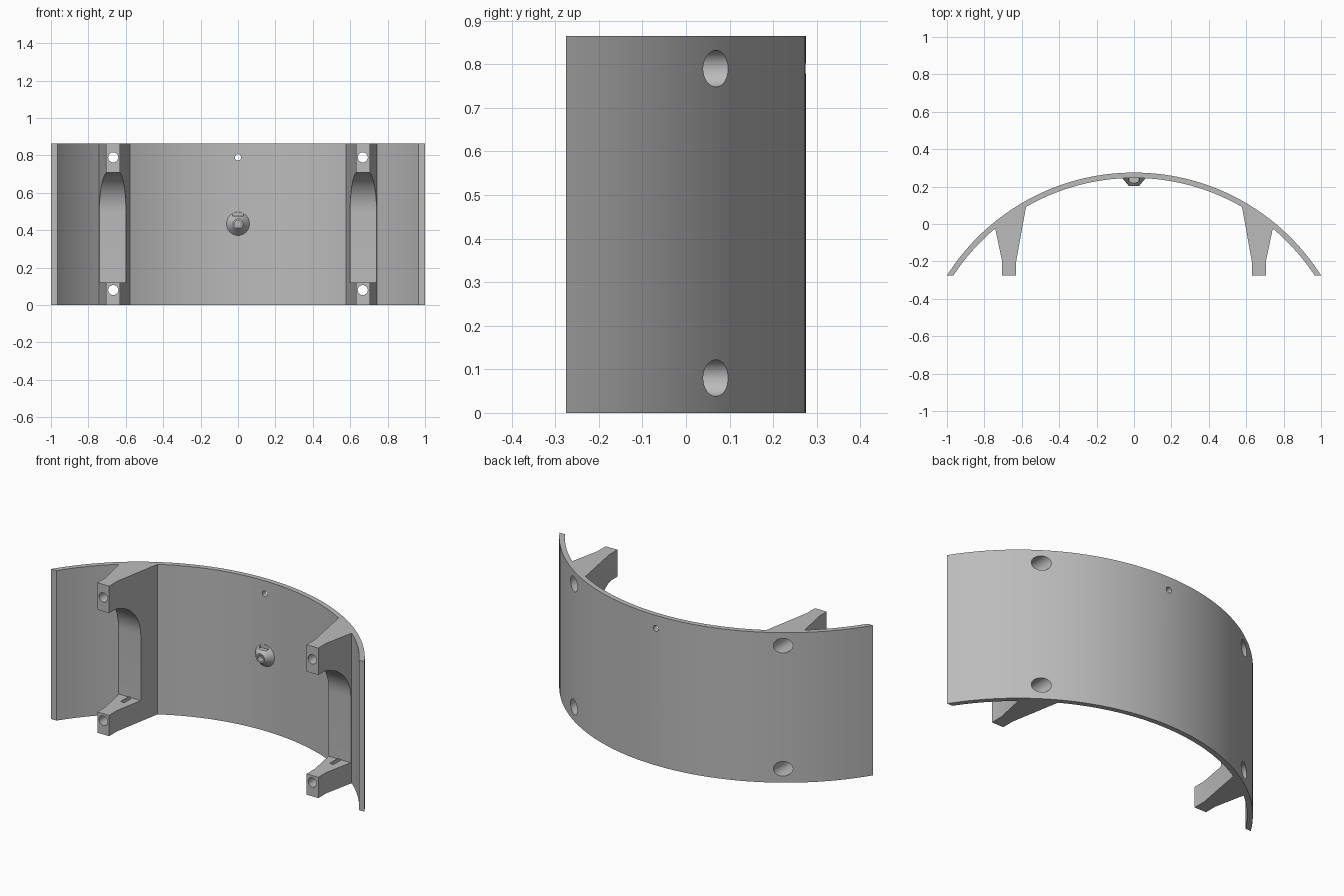
import bpy, bmesh, math
from mathutils import Matrix

cube = bpy.data.objects.get("Cube")
if cube:
    bpy.data.objects.remove(cube, do_unlink=True)

HEIGHT, CENTRE_Y = 0.865, -0.909
R_OUT, R_IN = 1.184, 1.155
POST_X, BOSS_Z = 0.667, 0.435

grey = bpy.data.materials.new("plain grey")
grey.use_nodes = True
grey.diffuse_color = (0.5, 0.5, 0.5, 1)
grey.node_tree.nodes["Principled BSDF"].inputs["Base Color"].default_value = (0.5, 0.5, 0.5, 1)


def finish(name, bm):
    bmesh.ops.recalc_face_normals(bm, faces=bm.faces)
    mesh = bpy.data.meshes.new(name)
    bm.to_mesh(mesh)
    bm.free()
    mesh.materials.append(grey)
    obj = bpy.data.objects.new(name, mesh)
    bpy.context.collection.objects.link(obj)
    return obj


def prism(name, points, shift):
    """Extrude a closed outline along the shift vector."""
    bm = bmesh.new()
    face = bm.faces.new([bm.verts.new(p) for p in points])
    side = bmesh.ops.extrude_face_region(bm, geom=[face])["geom"]
    verts = [v for v in side if isinstance(v, bmesh.types.BMVert)]
    bmesh.ops.translate(bm, verts=verts, vec=shift)
    return finish(name, bm)


def rod(name, x, z, y0, y1, r0, r1=None, sides=32):
    """Cylinder or cone running along y from y0 to y1."""
    bm = bmesh.new()
    place = Matrix.Translation((x, (y0 + y1) / 2, z)) @ Matrix.Rotation(-math.pi / 2, 4, "X")
    bmesh.ops.create_cone(bm, cap_ends=True, segments=sides, radius1=r0,
                          radius2=r0 if r1 is None else r1, depth=y1 - y0, matrix=place)
    return finish(name, bm)


def combine(target, tool, operation):
    mod = target.modifiers.new(operation, "BOOLEAN")
    mod.operation, mod.solver, mod.object = operation, "EXACT", tool
    bpy.context.view_layer.update()
    graph = bpy.context.evaluated_depsgraph_get()
    mesh = bpy.data.meshes.new_from_object(target.evaluated_get(graph))
    target.modifiers.clear()
    target.data = mesh
    bpy.data.objects.remove(tool, do_unlink=True)


def arc(radius, half, count=72):
    angles = [half * (2 * i / count - 1) for i in range(count + 1)]
    return [(radius * math.sin(a), CENTRE_Y + radius * math.cos(a), 0) for a in angles]


# Curved wall, with its ends cut flat
drop = -0.275 - CENTRE_Y
outline = arc(R_OUT, math.acos(drop / R_OUT)) + arc(R_IN, math.acos(drop / R_IN))[::-1]
wall = prism("curved_wall", outline, (0, 0, HEIGHT))

# Tapered mounting posts, each with an arched recess
post_profile = [(0.575, 0.105), (0.63, -0.2), (0.63, -0.275),
                (0.705, -0.275), (0.705, -0.2), (0.745, -0.01)]
quarter = [math.pi / 2 * i / 14 for i in range(15)]
recess = [(-0.4, 0.12), (-0.03, 0.12)]
recess += [(-0.24 + 0.21 * math.cos(a), 0.5 + 0.21 * math.sin(a)) for a in quarter]
recess += [(-0.4, 0.71)]
for side in (-1, 1):
    post = prism("mounting_post", [(side * x, y, 0) for x, y in post_profile], (0, 0, HEIGHT))
    cutter = prism("recess_cutter", [(side * 0.5, y, z) for y, z in recess], (side * 0.35, 0, 0))
    combine(post, cutter, "DIFFERENCE")
    combine(wall, post, "UNION")

# Screw holes, wide at the back and narrow at the front
for side in (-1, 1):
    for z in (0.08, 0.79):
        combine(wall, rod("bore", side * POST_X, z, -0.4, 0.4, 0.027), "DIFFERENCE")
        combine(wall, rod("counterbore", side * POST_X, z, -0.1, 0.4, 0.042), "DIFFERENCE")

# Small hole near the top of the wall
combine(wall, rod("pin_hole", 0, 0.79, 0.1, 0.4, 0.017, sides=20), "DIFFERENCE")

# Conical boss with a blind hole and a notch in its top
boss = rod("conical_boss", 0, BOSS_Z, 0.203, 0.25, 0.027, 0.066)
combine(boss, rod("boss_bore", 0, BOSS_Z, 0.15, 0.235, 0.018, sides=20), "DIFFERENCE")
notch = [(-0.028, 0.1, 0.475), (0.028, 0.1, 0.475), (0.036, 0.1, 0.55), (-0.036, 0.1, 0.55)]
combine(boss, prism("notch_cutter", notch, (0, 0.145, 0)), "DIFFERENCE")

# Smooth shading with crisp edges
for obj in (wall, boss):
    bpy.ops.object.select_all(action="DESELECT")
    obj.select_set(True)
    bpy.context.view_layer.objects.active = obj
    bpy.ops.object.shade_smooth_by_angle(angle=math.radians(30))
